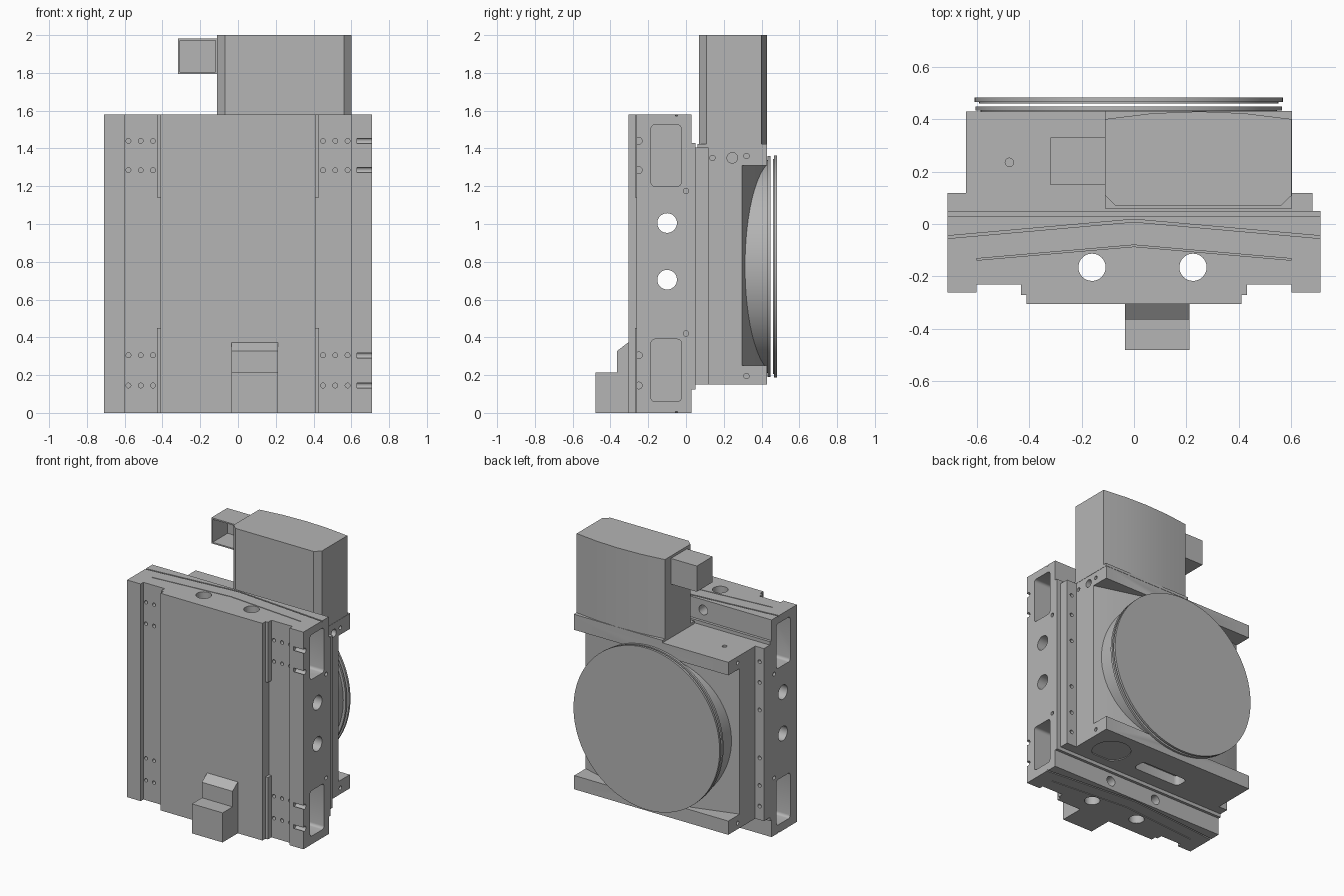
import bpy, bmesh
from math import sin, cos, pi, radians

cube = bpy.data.objects.get("Cube")
if cube:
    bpy.data.objects.remove(cube)

grey = bpy.data.materials.new("machine grey")
grey.use_nodes = True
GREY = (0.46, 0.46, 0.46, 1)
grey.diffuse_color = GREY
grey.node_tree.nodes["Principled BSDF"].inputs["Base Color"].default_value = GREY


def prism(bm, pts, axis, lo, hi):
    """Extrude a 2D outline along an axis; x uses (y,z), y uses (x,z), z uses (x,y)."""
    place = {"x": lambda u, v, w: (w, u, v),
             "y": lambda u, v, w: (u, w, v),
             "z": lambda u, v, w: (u, v, w)}[axis]
    a = [bm.verts.new(place(u, v, lo)) for u, v in pts]
    b = [bm.verts.new(place(u, v, hi)) for u, v in pts]
    n = len(pts)
    faces = [bm.faces.new(a), bm.faces.new(b)]
    faces += [bm.faces.new((a[i], a[(i + 1) % n], b[(i + 1) % n], b[i])) for i in range(n)]
    bmesh.ops.recalc_face_normals(bm, faces=faces)


def rect(u0, u1, v0, v1):
    return [(u0, v0), (u1, v0), (u1, v1), (u0, v1)]


def circle(u, v, r, n=24):
    return [(u + r * cos(2 * pi * i / n), v + r * sin(2 * pi * i / n)) for i in range(n)]


def rounded(u0, u1, v0, v1, r):
    corners = [(u1 - r, v1 - r), (u0 + r, v1 - r), (u0 + r, v0 + r), (u1 - r, v0 + r)]
    return [(cu + r * cos(pi / 2 * (k + s / 4)), cv + r * sin(pi / 2 * (k + s / 4)))
            for k, (cu, cv) in enumerate(corners) for s in range(5)]


def mirrored(half):
    return half + [(-x, y) for x, y in reversed(half)]


def part(name, *solids):
    bm = bmesh.new()
    for s in solids:
        prism(bm, *s)
    mesh = bpy.data.meshes.new(name)
    bm.to_mesh(mesh)
    bm.free()
    mesh.materials.append(grey)
    ob = bpy.data.objects.new(name, mesh)
    bpy.context.collection.objects.link(ob)
    return ob


def cut(target, *solids):
    cutter = part("cutter", *solids)
    mod = target.modifiers.new("cut", "BOOLEAN")
    mod.operation, mod.solver, mod.use_self = "DIFFERENCE", "EXACT", True
    mod.object = cutter
    bpy.context.view_layer.objects.active = target
    bpy.ops.object.modifier_apply(modifier=mod.name)
    bpy.data.objects.remove(cutter)


# Saddle slide: stepped outline extruded upwards
saddle = part("saddle", (mirrored([(0.41, -0.305), (0.41, -0.23), (0.6, -0.23), (0.6, -0.262),
                                   (0.71, -0.262), (0.71, 0.03)]), "z", 0, 1.58))
rows = (0.145, 0.305, 1.285, 1.44)
holes = [(circle(x, -0.165, 0.052, 32), "z", -0.1, 1.7) for x in (-0.16, 0.225)]
holes += [(circle(-0.1, z, 0.052, 32), "x", -0.9, 0.9) for z in (0.705, 1.005)]
cut(saddle, *holes)

# Side pockets, edge slots, bolt holes
pockets = []
for s in (-1, 1):
    lo, hi = sorted((s * 0.56, s * 0.8))
    for z0, z1 in ((0.06, 0.39), (1.2, 1.525)):
        pockets.append((rounded(-0.185, -0.025, z0, z1, 0.02), "x", lo, hi))
    for z in (0.42, 1.175):
        lo, hi = sorted((s * 0.68, s * 0.8))
        pockets.append((circle(0, z, 0.014, 12), "x", lo, hi))
    for x in (0.45, 0.515, 0.58):
        pockets += [(circle(s * x, z, 0.013, 12), "y", -0.28, -0.2) for z in rows]
pockets += [(circle(-0.25, z, 0.018, 16), "x", 0.63, 0.8) for z in rows]
pockets += [(circle(x, z, 0.035), "y", -0.05, 0.1) for x in (-0.16, 0.225) for z in (0.065, 1.505)]
cut(saddle, *pockets)

# Shallow arched channels on the two ends
arch = [(-0.71, -0.045), (0, 0.018), (0.71, -0.045), (0.71, -0.055), (0, 0.008), (-0.71, -0.055)]
inner = [(-0.6, -0.132), (0, -0.08), (0.6, -0.132), (0.6, -0.138), (0, -0.086), (-0.6, -0.138)]
cut(saddle, *[(p, "z", lo, hi) for p in (arch, inner) for lo, hi in ((-0.1, 0.008), (1.572, 1.7))])

# Guide strips beside the front face
part("guide_strips", *[(rect(*sorted((s * 0.405, s * 0.43)), z0, z1), "y", -0.27, -0.225)
                       for s in (-1, 1) for z0, z1 in ((0, 0.45), (1.14, 1.58))])

# Mounting plate and side rails with bolt holes
part("mounting_plate", (rect(-0.71, 0.71, 0.125, 1.43), "y", 0.028, 0.05))
rails = part("side_rails", (rect(-0.71, 0.68, 0.15, 1.405), "y", 0.049, 0.118))
cut(rails, *[(circle(x, z, 0.014, 12), "y", 0.09, 0.2) for x in (-0.675, 0.64)
             for z in (0.25, 0.4, 0.6, 0.95, 1.15, 1.3)])

# Headstock with sloped side reliefs round the table bearing
CX, CZ = -0.02, 0.775
head = part("headstock", (rect(-0.64, 0.6, 0.15, 1.405), "y", 0.117, 0.428))
reliefs = []
for s in (-1, 1):
    reliefs.append(([(CX + s * x, y) for x, y in
                     ((0.66, 0.285), (0.16, 0.43), (0.16, 0.5), (0.66, 0.5))], "z", 0.25, 1.31))
cut(head, *reliefs)
ports = [(circle(y, z, r), "x", 0.54, 0.7) for y, z, r in
         ((0.245, 1.35, 0.028), (0.14, 1.35, 0.014), (0.32, 1.36, 0.014), (0.32, 0.195, 0.014))]
ports += [(circle(0.32, z, 0.014), "x", -0.8, -0.58) for z in (0.195, 1.36)]
ports += [(circle(-0.475, 0.235, 0.016), "z", 1.3, 1.5),
          (circle(0.385, 0.225, 0.13, 40), "z", 0.1, 0.156),
          (rounded(-0.25, 0.13, 0.15, 0.25, 0.03), "z", 0.1, 0.22)]
cut(head, *ports)

# Round table: neck, rim and floating face disc
part("table_neck", (circle(CX, CZ, 0.565, 96), "y", 0.2, 0.44))
part("table_rim", (circle(CX, CZ, 0.585, 96), "y", 0.432, 0.448))
part("table_disc", (circle(CX, CZ, 0.57, 96), "y", 0.46, 0.466),
     (circle(CX, CZ, 0.588, 96), "y", 0.466, 0.482))

# Motor housing with chamfered front corners and bowed back
part("housing_base", (rect(-0.11, 0.602, 0.06, 0.43), "z", 1.404, 1.424))
part("motor_housing", ([(-0.11, 0.108), (-0.07, 0.07), (0.56, 0.07), (0.6, 0.108), (0.6, 0.4),
                        (0.42, 0.422), (0.25, 0.429), (0.07, 0.422), (-0.11, 0.4)], "z", 1.42, 2.0))

# Connector box, open at the front
box = part("connector_box", (rect(-0.318, -0.109, 1.795, 1.982), "y", 0.148, 0.33))
cut(box, (rect(-0.308, -0.119, 1.805, 1.972), "y", 0.1, 0.32))

# Stepped bracket at the foot of the front face
part("front_bracket", ([(-0.48, 0), (-0.48, 0.215), (-0.365, 0.215), (-0.365, 0.328),
                        (-0.303, 0.375), (-0.303, 0)], "x", -0.035, 0.212))

# Smooth round surfaces, keep hard edges
bpy.ops.object.select_all(action="DESELECT")
for ob in bpy.context.collection.objects:
    if ob.type == "MESH":
        ob.select_set(True)
        bpy.context.view_layer.objects.active = ob
bpy.ops.object.shade_smooth_by_angle(angle=radians(25))
